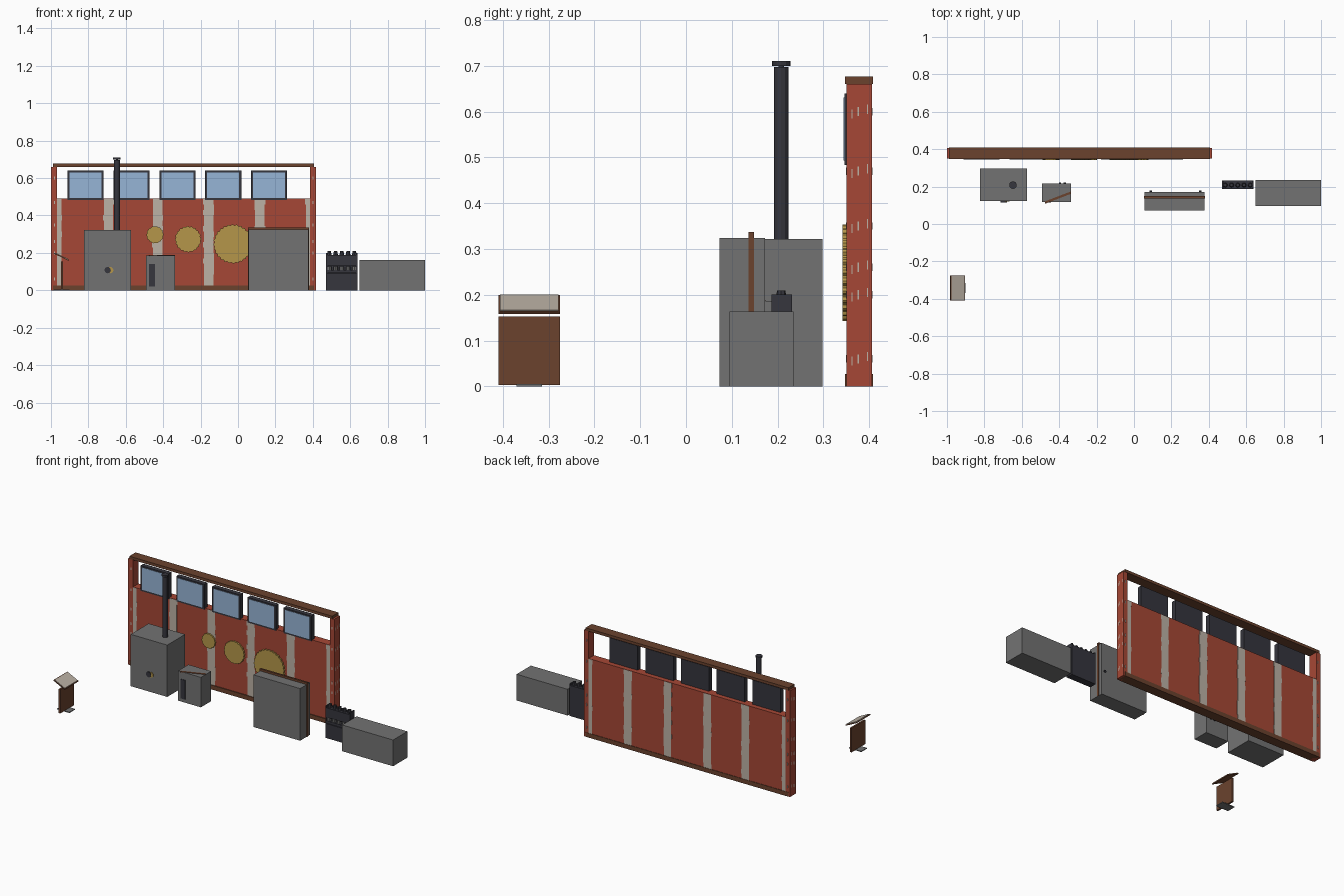
import bpy, bmesh, math, random
from mathutils import Matrix, Vector

if "Cube" in bpy.data.objects:
    bpy.data.objects.remove(bpy.data.objects["Cube"])
random.seed(4)

def mat(name, r, g, b):
    lin = lambda c: c / 12.92 if c < 0.04 else ((c + 0.055) / 1.055) ** 2.4
    m = bpy.data.materials.new(name)
    m.diffuse_color = (lin(r), lin(g), lin(b), 1)
    m.use_nodes = True
    m.node_tree.nodes["Principled BSDF"].inputs["Base Color"].default_value = m.diffuse_color
    return m

BRICK = mat("brick red", 0.65, 0.28, 0.21)
STONE = mat("pale stone", 0.74, 0.70, 0.65)
BROWN = mat("dark wood", 0.42, 0.26, 0.18)
GREY = mat("grey", 0.45, 0.45, 0.45)
DARK = mat("dark iron", 0.21, 0.21, 0.24)
GLASS = mat("sky blue glass", 0.59, 0.71, 0.84)
GOLD = mat("brass", 0.71, 0.59, 0.29)

def finish(name, bm, m):
    me = bpy.data.meshes.new(name)
    bmesh.ops.recalc_face_normals(bm, faces=bm.faces)
    bm.to_mesh(me)
    bm.free()
    me.materials.append(m)
    ob = bpy.data.objects.new(name, me)
    bpy.context.collection.objects.link(ob)
    return ob

def add_box(bm, x0, x1, y0, y1, z0, z1):
    c = Vector(((x0 + x1) / 2, (y0 + y1) / 2, (z0 + z1) / 2))
    bmesh.ops.create_cube(bm, size=1, matrix=Matrix.Translation(c)
                          @ Matrix.Diagonal((x1 - x0, y1 - y0, z1 - z0, 1)))

def boxes(name, m, *dims):
    bm = bmesh.new()
    for d in dims:
        add_box(bm, *d)
    return finish(name, bm, m)

def cylinder(name, m, c, r, depth, axis='Z', sides=12, r2=None):
    bm = bmesh.new()
    rot = Matrix.Rotation(math.pi / 2, 4, 'X') if axis == 'Y' else Matrix()
    bmesh.ops.create_cone(bm, cap_ends=True, segments=sides, radius1=r, radius2=r if r2 is None else r2,
                          depth=depth, matrix=Matrix.Translation(c) @ rot)
    return finish(name, bm, m)

def gear(name, x, z, r, teeth, y0, y1):
    # toothed outline extruded along y
    bm = bmesh.new()
    n = teeth * 4
    vs = []
    for i in range(n):
        rr = r if i % 4 < 2 else r * 0.95
        a = 2 * math.pi * i / n
        vs.append(bm.verts.new((x + rr * math.cos(a), y0, z + rr * math.sin(a))))
    f = bm.faces.new(vs)
    ext = bmesh.ops.extrude_face_region(bm, geom=[f])
    bmesh.ops.translate(bm, vec=(0, y1 - y0, 0),
                        verts=[v for v in ext["geom"] if isinstance(v, bmesh.types.BMVert)])
    return finish(name, bm, GOLD)

# --- brick wall with timber beams ---
boxes("brick_panel", BRICK, (-0.968, 0.386, 0.352, 0.405, 0.02, 0.49))
boxes("top_beam", BROWN, (-0.99, 0.405, 0.347, 0.408, 0.66, 0.677))
boxes("bottom_beam", BROWN, (-0.99, 0.405, 0.347, 0.408, 0, 0.027))
boxes("left_post", BRICK, (-1.0, -0.968, 0.35, 0.406, 0, 0.66))
boxes("right_post", BRICK, (0.386, 0.417, 0.35, 0.406, 0, 0.66))

# stone bands with ragged edges, passing through the panel
bm = bmesh.new()
rows = 16
h = (0.488 - 0.027) / rows
for cx, w in [(-0.692, 0.025), (-0.43, 0.025), (-0.157, 0.025), (0.117, 0.025)]:
    for i in range(rows):
        l, r = (w + random.choice((0, 0, 0.004)) for _ in "lr")
        add_box(bm, cx - l, cx + r, 0.351, 0.406, 0.027 + i * h, 0.027 + (i + 1) * h)
for xa, xb, s in [(-0.968, -0.945, 1), (0.386, 0.363, -1)]:
    for i in range(rows):
        e = xb + s * random.choice((0, 0, 0.004))
        add_box(bm, min(xa, e), max(xa, e), 0.351, 0.406, 0.027 + i * h, 0.027 + (i + 1) * h)
finish("stone_bands", bm, STONE)

# mortar marks on the posts
bm = bmesh.new()
for z in (0.06, 0.2, 0.26, 0.35, 0.47, 0.6):
    for k, y in enumerate((0.361, 0.375, 0.395)):
        zz = z + 0.005 * (k - 1)
        for xs in (-1.001, 0.4165):
            add_box(bm, xs, xs + 0.0015, y, y + 0.003, zz - 0.01, zz + 0.01)
    for xs in (-0.984, 0.398):
        add_box(bm, xs, xs + 0.006, 0.349, 0.407, z - 0.008, z + 0.008)
finish("mortar_marks", bm, STONE)

# --- row of five windows ---
for i in range(5):
    x0 = -0.912 + i * 0.2455
    x1 = x0 + 0.193
    boxes(f"window_frame_{i+1}", DARK, (x0, x1, 0.346, 0.375, 0.483, 0.64))
    boxes(f"window_glass_{i+1}", GLASS, (x0 + 0.011, x1 - 0.011, 0.3445, 0.347, 0.493, 0.631))

# --- wall gears ---
gear("small_gear", -0.444, 0.297, 0.046, 14, 0.342, 0.353)
gear("middle_gear", -0.267, 0.273, 0.07, 20, 0.342, 0.353)
gear("large_gear", -0.027, 0.248, 0.105, 28, 0.342, 0.353)

# --- stove with chimney ---
boxes("stove_body", GREY, (-0.823, -0.572, 0.122, 0.298, 0, 0.322))
cylinder("stove_pipe", DARK, (-0.647, 0.208, 0.508), 0.0155, 0.378)
cylinder("pipe_cap", DARK, (-0.647, 0.208, 0.705), 0.02, 0.01)
cylinder("pipe_cap_stem", DARK, (-0.647, 0.208, 0.699), 0.006, 0.01)
cylinder("gauge_brass", GOLD, (-0.683, 0.121, 0.108), 0.017, 0.004, 'Y')
cylinder("gauge_knob", DARK, (-0.697, 0.119, 0.108), 0.017, 0.006, 'Y')

# --- small cabinet ---
boxes("small_cabinet", GREY, (-0.493, -0.337, 0.117, 0.217, 0, 0.186))
boxes("cabinet_door_slot", DARK, (-0.476, -0.444, 0.114, 0.118, 0.02, 0.14))
bar = boxes("diagonal_bar", BROWN, (-0.074, 0.074, -0.006, 0.006, 0, 0.005))
bar.location = (-0.407, 0.141, 0.184)
bar.rotation_euler = (0, 0, math.radians(21))
for i, x in enumerate((-0.395, -0.37)):
    cylinder(f"cabinet_knob_{i+1}", DARK, (x, 0.219, 0.1), 0.006, 0.006, 'Y', 8)

# --- large cabinet split by a wooden board ---
boxes("large_cabinet", GREY, (0.056, 0.376, 0.073, 0.172, 0, 0.324))
boxes("cabinet_board", BROWN, (0.053, 0.379, 0.137, 0.149, 0, 0.337))
for i, x in enumerate((0.09, 0.355)):
    cylinder(f"board_knob_{i+1}", DARK, (x, 0.175, 0.15), 0.007, 0.008, 'Y', 8)

# --- bottle rack ---
boxes("rack_frame", DARK,
      (0.47, 0.64, 0.187, 0.232, 0, 0.09),
      (0.47, 0.64, 0.187, 0.232, 0.093, 0.108),
      (0.47, 0.64, 0.222, 0.232, 0.09, 0.19),
      (0.47, 0.478, 0.187, 0.232, 0.09, 0.2),
      (0.632, 0.64, 0.187, 0.232, 0.09, 0.2),
      (0.47, 0.64, 0.187, 0.232, 0.13, 0.188))
for i in range(5):
    x = 0.488 + i * 0.0335
    cylinder(f"top_flask_{i+1}", DARK, (x, 0.208, 0.198), 0.013, 0.022, sides=8, r2=0.009)
    cylinder(f"shelf_flask_{i+1}", GREY, (x, 0.2, 0.117), 0.012, 0.02, sides=8)

# --- low crate ---
boxes("low_crate", GREY, (0.65, 1.0, 0.095, 0.235, 0, 0.163))

# --- lectern ---
boxes("lectern_base", GREY, (-0.985, -0.9, -0.37, -0.315, 0, 0.005))
boxes("lectern_stand", BROWN, (-0.946, -0.935, -0.41, -0.275, 0.003, 0.153))
for nm, m, d in (("lectern_board", BROWN, (-0.043, 0.043, -0.0675, 0.0675, -0.005, 0)),
                 ("lectern_page", STONE, (-0.038, 0.038, -0.064, 0.064, 0, 0.003))):
    ob = boxes(nm, m, d)
    ob.location = (-0.942, -0.3425, 0.181)
    ob.rotation_euler = (0, math.radians(26), 0)
